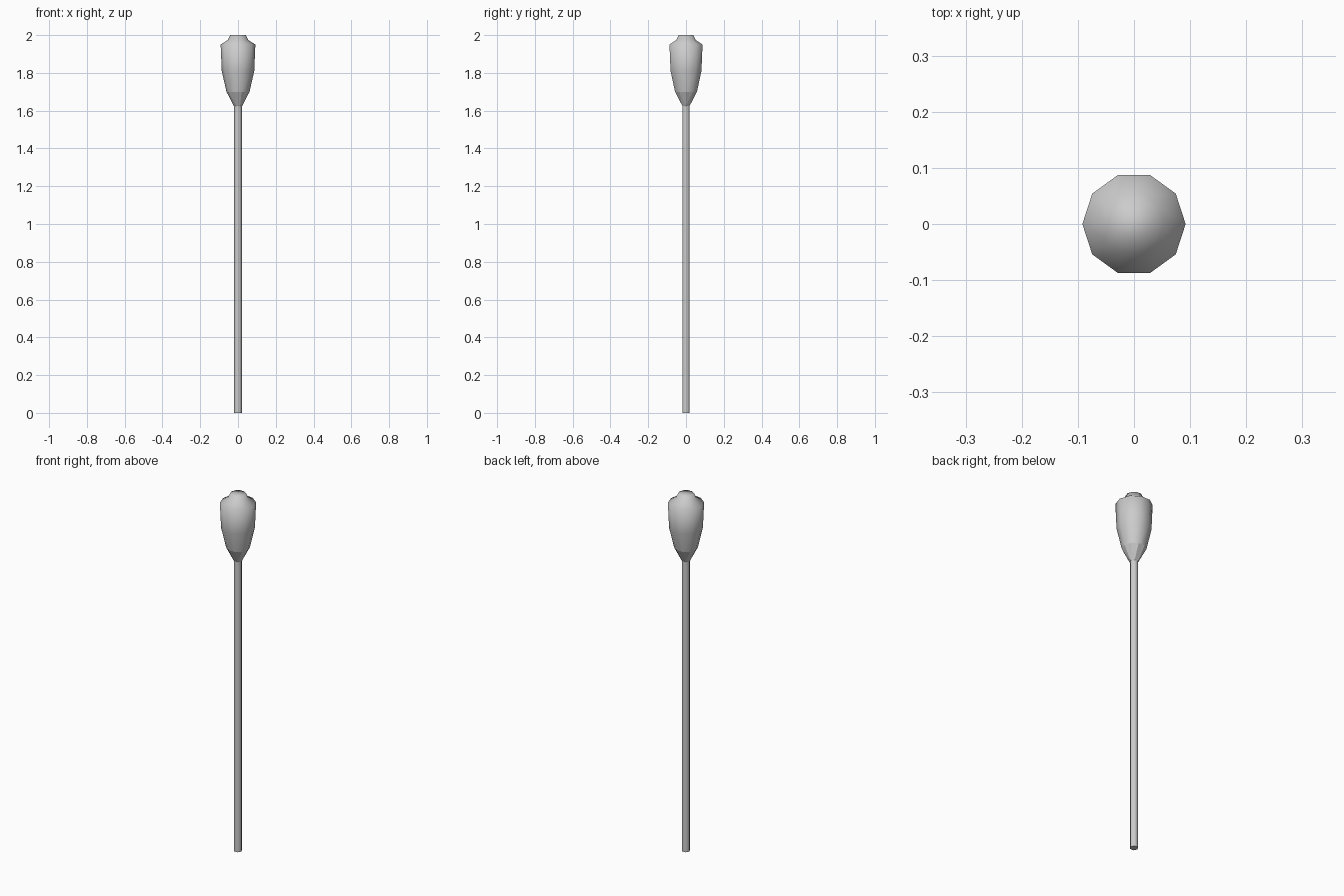
import bpy, bmesh, math

if "Cube" in bpy.data.objects:
    bpy.data.objects.remove(bpy.data.objects["Cube"])


def ring(bm, r, z, n):
    return [bm.verts.new((r * math.cos(2 * math.pi * i / n),
                          r * math.sin(2 * math.pi * i / n), z)) for i in range(n)]


def lathe(name, profile, n, cap_bottom, cap_top):
    bm = bmesh.new()
    rings = [ring(bm, r, z, n) for r, z in profile]
    for a, b in zip(rings, rings[1:]):
        for i in range(n):
            j = (i + 1) % n
            bm.faces.new((a[i], a[j], b[j], b[i])).smooth = True
    if cap_bottom:
        bm.faces.new(rings[0][::-1])
    if cap_top:
        bm.faces.new(rings[-1]).smooth = True
    return finish(name, bm)


def finish(name, bm):
    me = bpy.data.meshes.new(name)
    bm.to_mesh(me)
    bm.free()
    ob = bpy.data.objects.new(name, me)
    bpy.context.collection.objects.link(ob)
    return ob


# six-sided shaft
lathe("shaft", [(0.022, 0), (0.022, 1.625)], 6, True, False)

# flat-faced collar joining the six-sided shaft to the ten-sided head
bm = bmesh.new()
ring(bm, 0.022, 1.625, 6)
ring(bm, 0.061, 1.70, 10)
bmesh.ops.convex_hull(bm, input=bm.verts[:])
bm.normal_update()
caps = [f for f in bm.faces if abs(f.normal.z) > 0.99]
bmesh.ops.delete(bm, geom=caps, context='FACES_ONLY')
finish("collar", bm)

# ten-sided head with a stepped, rounded cap
lathe("head", [(0.061, 1.70), (0.086, 1.81), (0.092, 1.95),
               (0.054, 1.974), (0.041, 2.0)], 10, False, True)
